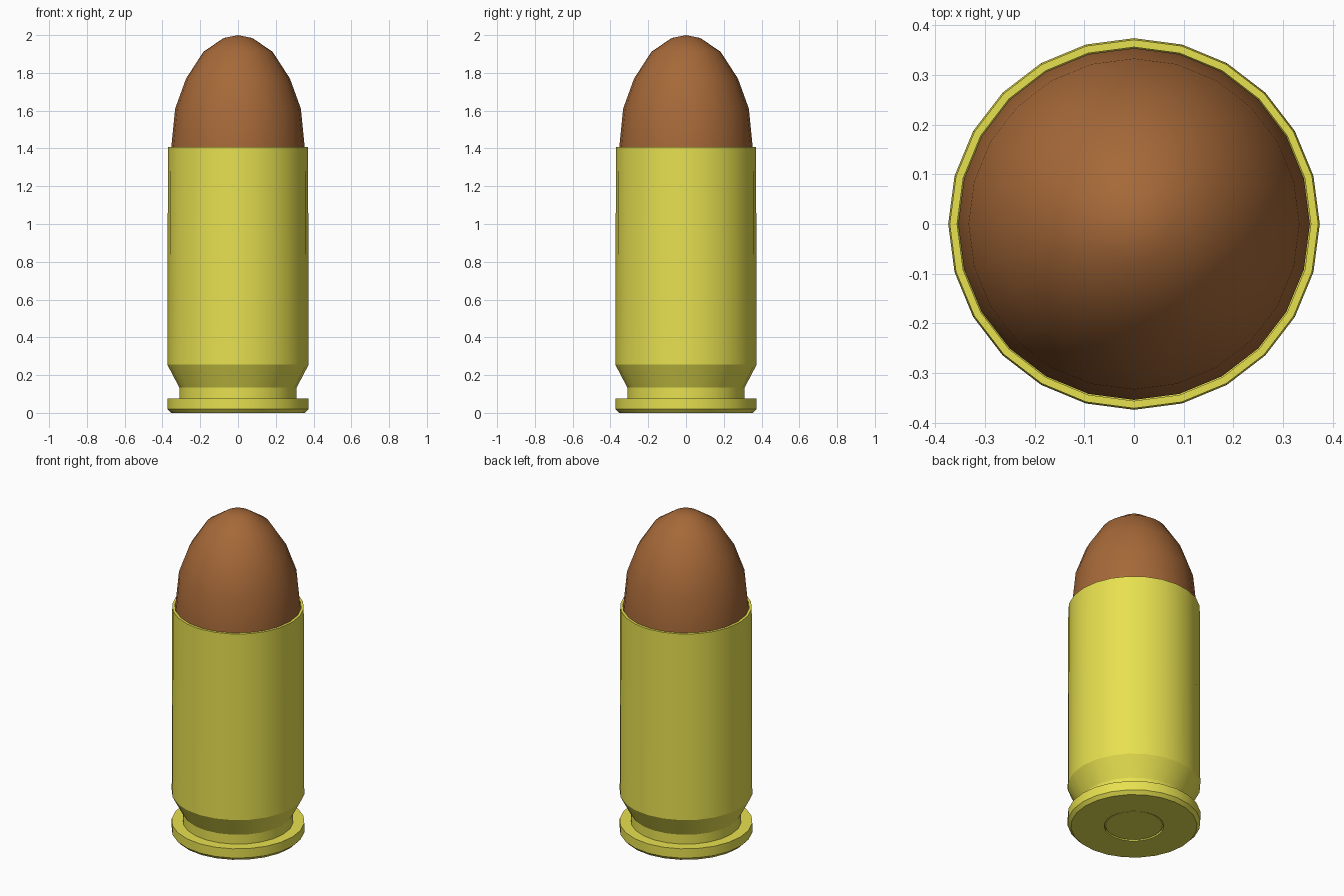
import bpy, bmesh
from math import cos, sin, pi, radians

if "Cube" in bpy.data.objects:
    bpy.data.objects.remove(bpy.data.objects["Cube"])

SIDES = 24


def material(name, color):
    m = bpy.data.materials.new(name)
    m.diffuse_color = (*color, 1)
    m.use_nodes = True
    m.node_tree.nodes["Principled BSDF"].inputs["Base Color"].default_value = m.diffuse_color
    return m


def lathe(name, profile, mat, angle):
    """Revolve (radius, z) points about z; zero radius closes to a pole."""
    bm = bmesh.new()
    rings = []
    for r, z in profile:
        if r == 0:
            rings.append([bm.verts.new((0, 0, z))] * SIDES)
        else:
            rings.append([bm.verts.new((r * cos(2 * pi * i / SIDES),
                                        r * sin(2 * pi * i / SIDES), z))
                          for i in range(SIDES)])
    for low, high in zip(rings, rings[1:]):
        for i in range(SIDES):
            j = (i + 1) % SIDES
            bm.faces.new(dict.fromkeys((low[i], low[j], high[j], high[i])))
    mesh = bpy.data.meshes.new(name)
    bm.to_mesh(mesh)
    bm.free()
    mesh.materials.append(mat)
    ob = bpy.data.objects.new(name, mesh)
    bpy.context.collection.objects.link(ob)
    bpy.ops.object.select_all(action='DESELECT')
    bpy.context.view_layer.objects.active = ob
    ob.select_set(True)
    bpy.ops.object.shade_smooth_by_angle(angle=radians(angle))
    return ob


brass = material("brass", (0.8, 0.75, 0.08))
copper = material("copper", (0.38, 0.14, 0.04))

# Case: base with primer groove, rim, extractor groove, body and open mouth
lathe("case", [(0.168, 0.012), (0.168, 0), (0.355, 0), (0.374, 0.02),
               (0.374, 0.077), (0.311, 0.077), (0.311, 0.135),
               (0.374, 0.255), (0.371, 1.408), (0.356, 1.408),
               (0.356, 1.15)], brass, 25)

# Primer disc set in the base
lathe("primer", [(0, 0.003), (0.16, 0.003), (0.168, 0.012)], brass, 25)

# Rounded bullet seated in the case mouth
lathe("bullet", [(0, 1.15), (0.354, 1.15), (0.354, 1.40), (0.333, 1.61),
                 (0.275, 1.77), (0.183, 1.912), (0.075, 1.985), (0, 2)],
      copper, 60)
